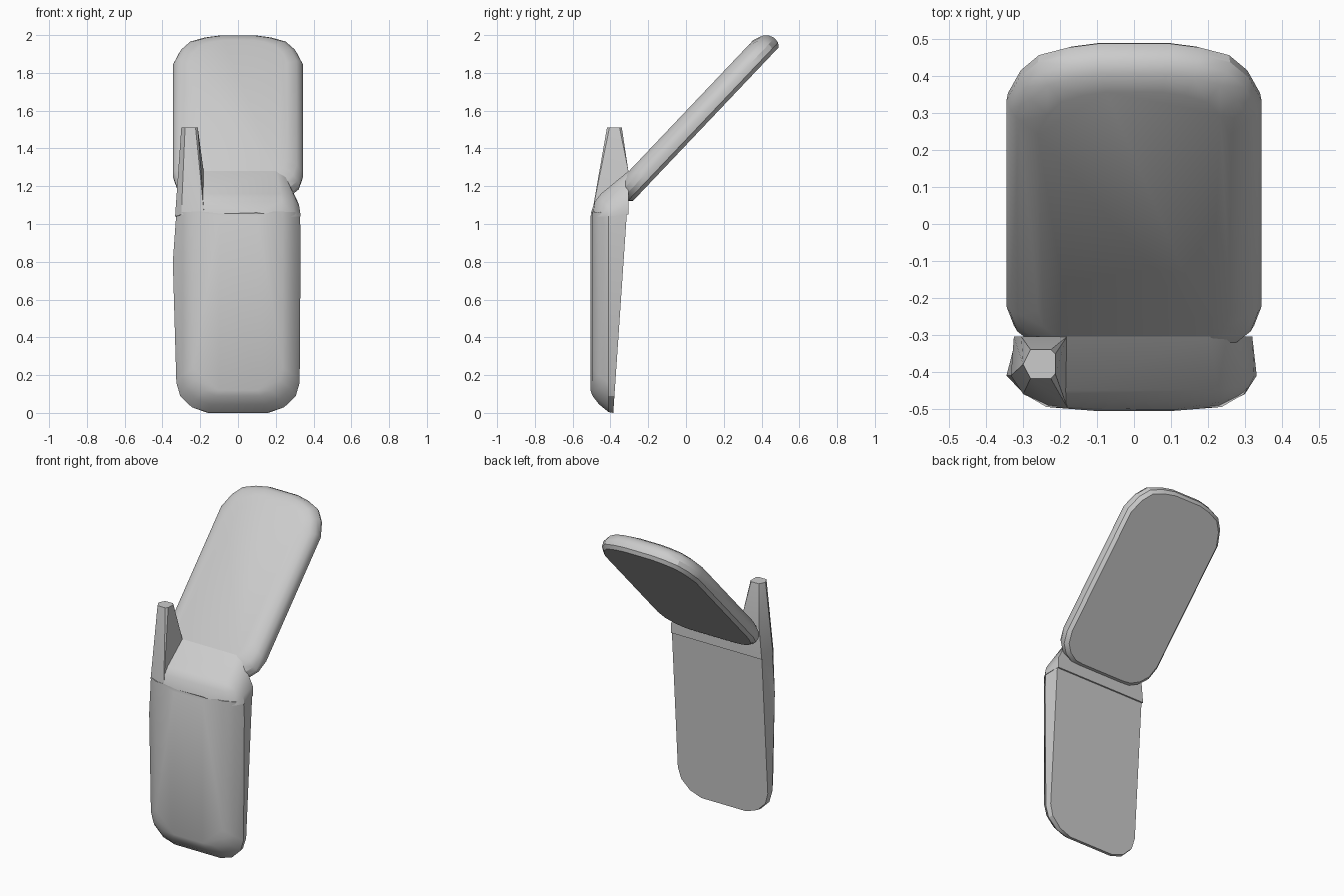
import bpy, bmesh, math
from mathutils import Matrix, Vector

cube = bpy.data.objects.get("Cube")
if cube:
    bpy.data.objects.remove(cube, do_unlink=True)

# One plain grey for the whole casing
grey = bpy.data.materials.new("casing_grey")
grey.use_nodes = True
colour = (0.6, 0.6, 0.6, 1)
grey.diffuse_color = colour
grey.node_tree.nodes["Principled BSDF"].inputs["Base Color"].default_value = colour


def hull(name, points, bevel=0.0):
    """Closed convex part around a set of points, with softened edges."""
    bm = bmesh.new()
    for p in points:
        bm.verts.new(p)
    res = bmesh.ops.convex_hull(bm, input=bm.verts)
    loose = {g for g in res["geom_interior"] + res["geom_unused"]
             if isinstance(g, bmesh.types.BMVert)}
    bmesh.ops.delete(bm, geom=list(loose), context="VERTS")
    bmesh.ops.dissolve_limit(bm, angle_limit=math.radians(1),
                             verts=bm.verts, edges=bm.edges)
    bmesh.ops.recalc_face_normals(bm, faces=bm.faces)
    mesh = bpy.data.meshes.new(name)
    bm.to_mesh(mesh)
    bm.free()
    obj = bpy.data.objects.new(name, mesh)
    bpy.context.collection.objects.link(obj)
    mesh.materials.append(grey)
    if bevel:
        mod = obj.modifiers.new("soft_edges", "BEVEL")
        mod.width = bevel
        mod.segments = 2
        mod.limit_method = "ANGLE"
        mod.angle_limit = math.radians(35)
    bpy.ops.object.select_all(action="DESELECT")
    obj.select_set(True)
    bpy.context.view_layer.objects.active = obj
    bpy.ops.object.shade_smooth_by_angle(angle=math.radians(28))
    return obj


def mirrored(half):
    return [(s * x, z) for x, z in half for s in (1, -1)]


# Lower body: flat leaning back, rounded front
side = [(0.16, 0), (0.24, 0.03), (0.3, 0.09), (0.32, 0.16), (0.32, 1.06)]
body = [(x, -0.385 + 0.068 * z, z) for x, z in mirrored(side)]
body += [(x * 1.02, -0.41, max(z, 0.004)) for x, z in mirrored(side)]
body += [(-0.345, -0.41, 0.8), (0.332, -0.41, 0.95)]
body += [(x * 0.93, -0.46, 0.045 + z * 0.96) for x, z in mirrored(side)]
body += [(x * 0.74, -0.495, 0.09 + z * 0.92) for x, z in mirrored(side)]
body += [(x, -0.506, z) for x in (-0.1, 0.1) for z in (0.12, 1.04)]
hull("lower_body", body)

# Hinge block: sloped wedge on top of the body
hinge = [(x, y, z) for x, y, z in (
    (0.2, -0.305, 1.28), (0.25, -0.305, 1.255), (0.32, -0.305, 1.11),
    (0.32, -0.305, 1.05), (0.332, -0.41, 1.04), (0.325, -0.41, 1.09),
    (0.23, -0.45, 1.16), (0.29, -0.44, 1.12), (0.3, -0.46, 1.04),
    (0.23, -0.495, 1.04), (0.23, -0.482, 1.12), (0.1, -0.503, 1.06))]
hinge += [(-0.2, y, z) for y, z in (
    (-0.305, 1.28), (-0.305, 1.05), (-0.45, 1.16), (-0.482, 1.12), (-0.498, 1.05))]
hull("hinge_block", hinge)

# Antenna: tapered stub on the right shoulder
antenna = [(x, y, 1.512) for x, y in (
    (-0.3, -0.38), (-0.28, -0.418), (-0.225, -0.418), (-0.213, -0.405),
    (-0.213, -0.352), (-0.225, -0.34), (-0.28, -0.34))]
antenna += [(-0.182, -0.305, 1.28), (-0.305, -0.305, 1.27), (-0.18, -0.497, 1.06),
            (-0.18, -0.305, 1.05), (-0.325, -0.305, 1.05), (-0.333, -0.41, 1.04),
            (-0.3, -0.46, 1.05), (-0.23, -0.493, 1.05)]
hull("antenna", antenna)

# Lid: rounded slab, flat at the back, soft at the front, tilted open
half = [(0.1, 1.165), (0.18, 1.15), (0.26, 1.12), (0.31, 1.06), (0.345, 0.97),
        (0.345, 0.16), (0.325, 0.085), (0.28, 0.035), (0.22, 0.005), (0.16, 0)]
tilt = Matrix.Rotation(math.radians(46.5), 3, "X")
foot = Vector((0, -0.297, 1.105))
lid = []
for depth, inset in ((0, 0.022), (0.02, 0.004), (0.05, 0), (0.08, 0.01),
                     (0.105, 0.035), (0.124, 0.085)):
    kx, ks = 1 - inset / 0.345, 1 - inset / 0.583
    lid += [foot + tilt @ Vector((x * kx, 0.583 + (s - 0.583) * ks, depth))
            for x, s in mirrored(half)]
hull("lid", lid)
